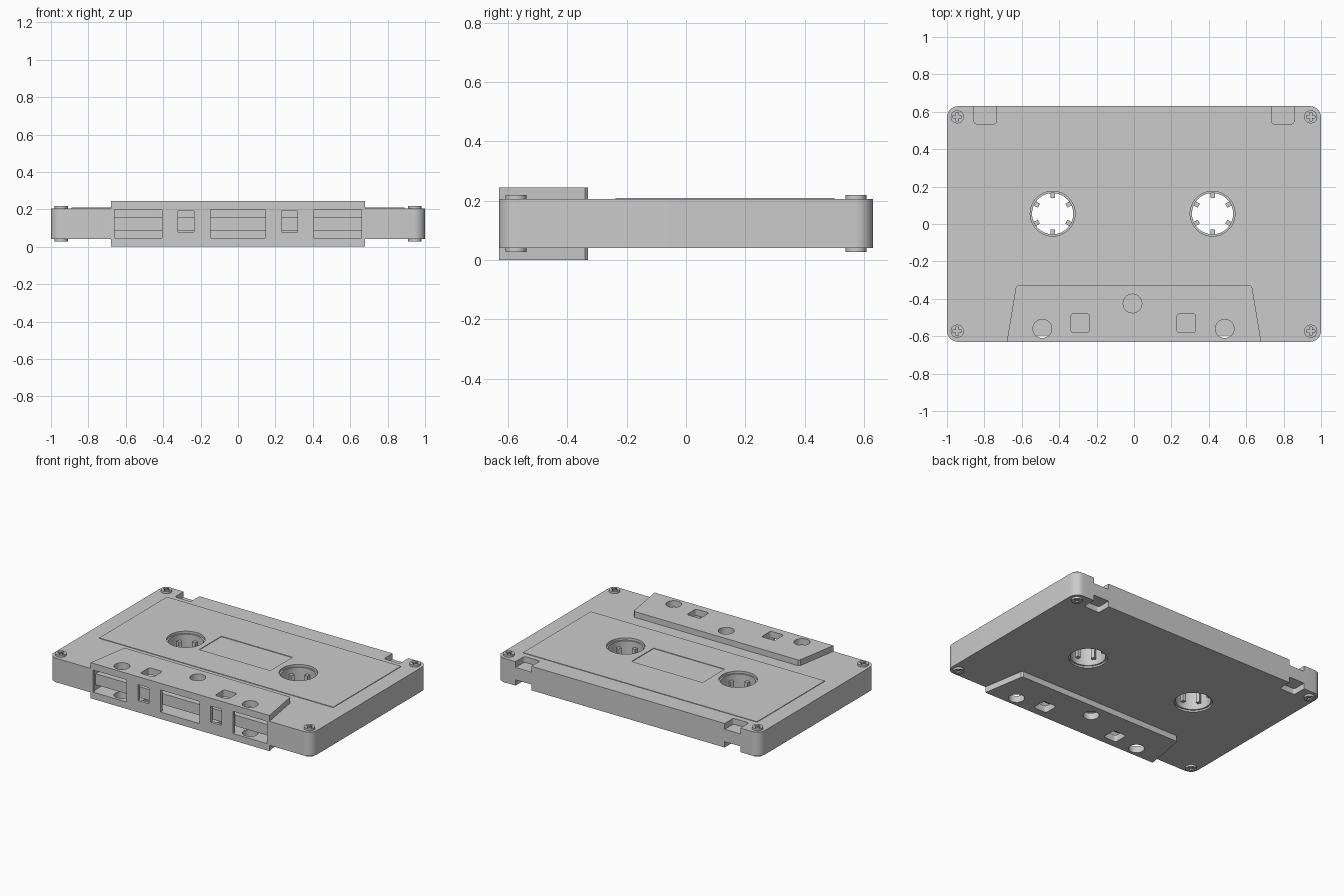
import bpy, bmesh
from math import sin, cos, pi, radians

if "Cube" in bpy.data.objects:
    bpy.data.objects.remove(bpy.data.objects["Cube"])


def prism(name, pts, z0, z1):
    """Extrude a 2D outline between two heights."""
    bm = bmesh.new()
    face = bm.faces.new([bm.verts.new((x, y, z0)) for x, y in pts])
    ext = bmesh.ops.extrude_face_region(bm, geom=[face])
    bmesh.ops.translate(bm, vec=(0, 0, z1 - z0),
                        verts=[v for v in ext["geom"] if isinstance(v, bmesh.types.BMVert)])
    bmesh.ops.recalc_face_normals(bm, faces=bm.faces)
    me = bpy.data.meshes.new(name)
    bm.to_mesh(me)
    bm.free()
    ob = bpy.data.objects.new(name, me)
    bpy.context.collection.objects.link(ob)
    return ob


def circle(cx, cy, r, n=48):
    return [(cx + r * cos(2 * pi * i / n), cy + r * sin(2 * pi * i / n)) for i in range(n)]


def rect(x0, x1, y0, y1, r=0.0, n=8):
    if r == 0:
        return [(x0, y0), (x1, y0), (x1, y1), (x0, y1)]
    pts = []
    for cx, cy, a in ((x1 - r, y1 - r, 0), (x0 + r, y1 - r, 90),
                      (x0 + r, y0 + r, 180), (x1 - r, y0 + r, 270)):
        for i in range(n + 1):
            t = radians(a + 90 * i / n)
            pts.append((cx + r * cos(t), cy + r * sin(t)))
    return pts


def activate(ob):
    bpy.ops.object.select_all(action='DESELECT')
    ob.select_set(True)
    bpy.context.view_layer.objects.active = ob


def cut(target, shapes):
    """Subtract prisms given as (outline, z0, z1)."""
    activate(target)
    for pts, z0, z1 in shapes:
        c = prism("cutter", pts, z0, z1)
        c.hide_render = True
        m = target.modifiers.new("cut", 'BOOLEAN')
        m.operation, m.solver, m.object = 'DIFFERENCE', 'EXACT', c
        bpy.ops.object.modifier_apply(modifier=m.name)
        bpy.data.objects.remove(c)


def smooth(ob):
    activate(ob)
    bpy.ops.object.shade_smooth_by_angle(angle=radians(30))


Z0, Z1, TOP = 0.04, 0.205, 0.245
HUBS = ((-0.435, 0.055), (0.42, 0.055))

# Through holes: spool holes in the body, guide holes in the thick front section
hub_holes = [(circle(x, y, 0.12), -0.1, 0.4) for x, y in HUBS]
guide_holes = [(circle(x, y, 0.05, 32), -0.1, 0.4)
               for x, y in ((-0.49, -0.56), (0.485, -0.56), (-0.008, -0.425))]
guide_holes += [(rect(x - 0.05, x + 0.05, -0.58, -0.48, 0.015, 4), -0.1, 0.4)
                for x in (-0.288, 0.28)]

# Main shell with front cavity, front openings and rear corner notches
body = prism("body", rect(-1, 1, -0.63, 0.63, 0.06), Z0, Z1)
cavity = [(rect(-0.67, 0.67, -0.61, -0.36), 0.046, 0.2)]
openings = [(rect(a, b, -0.7, -0.6), 0.047, 0.199)
            for a, b in ((-0.66, -0.405), (-0.147, 0.147), (0.403, 0.66))]
openings += [(rect(a, b, -0.7, -0.6), 0.08, 0.19) for a, b in ((-0.32, -0.235), (0.232, 0.317))]
notches = []
for s in (-1, 1):
    outline = rect(s * 0.795 - 0.06, s * 0.795 + 0.06, 0.535, 0.75, 0.015, 4)
    notches += [(outline, Z1 - 0.04, 0.4), (outline, -0.1, Z0 + 0.04)]
cut(body, cavity + openings + guide_holes + hub_holes + notches)
smooth(body)

# Raised trapezoid plates, above and below
trapezoid = [(-0.68, -0.63), (0.68, -0.63), (0.632, -0.34), (0.622, -0.33),
             (-0.622, -0.33), (-0.632, -0.34)]
for name, a, b in (("upper_front_plate", Z1, TOP), ("lower_front_plate", 0, Z0)):
    plate = prism(name, trapezoid, a, b)
    cut(plate, guide_holes)
    smooth(plate)

# Inner tape block seen through the front openings
prism("tape_block", rect(-0.665, 0.665, -0.597, -0.37), 0.085, 0.16)

# Thin label with window cut-out
label = prism("label", rect(-0.89, 0.89, -0.237, 0.5), Z1 - 0.001, Z1 + 0.004)
cut(label, [(rect(-0.28, 0.26, -0.02, 0.22), -0.1, 0.4)] + hub_holes)

# Spool hubs: ring with six teeth
for side, (cx, cy) in zip(("left", "right"), HUBS):
    ring = prism(side + "_spool_ring", circle(cx, cy, 0.121), Z0 + 0.012, Z1 - 0.012)
    cut(ring, [(circle(cx, cy, 0.11), -0.1, 0.4)])
    smooth(ring)
    for k in range(6):
        t = radians(90 + 60 * k)
        tooth = prism(f"{side}_spool_tooth_{k + 1}", rect(0.085, 0.115, -0.012, 0.012), 0.09, 0.155)
        tooth.location = (cx, cy, 0)
        tooth.rotation_euler.z = t

# Corner screws with cross recesses, on both faces
for x in (-0.945, 0.945):
    for y in (-0.573, 0.573):
        screw = prism("screw", circle(x, y, 0.035, 32), 0.027, 0.219)
        cross = [(rect(x - a, x + a, y - b, y + b), z0, z1)
                 for a, b in ((0.022, 0.006), (0.006, 0.022))
                 for z0, z1 in ((-0.1, 0.04), (0.206, 0.4))]
        cut(screw, cross)
        smooth(screw)
